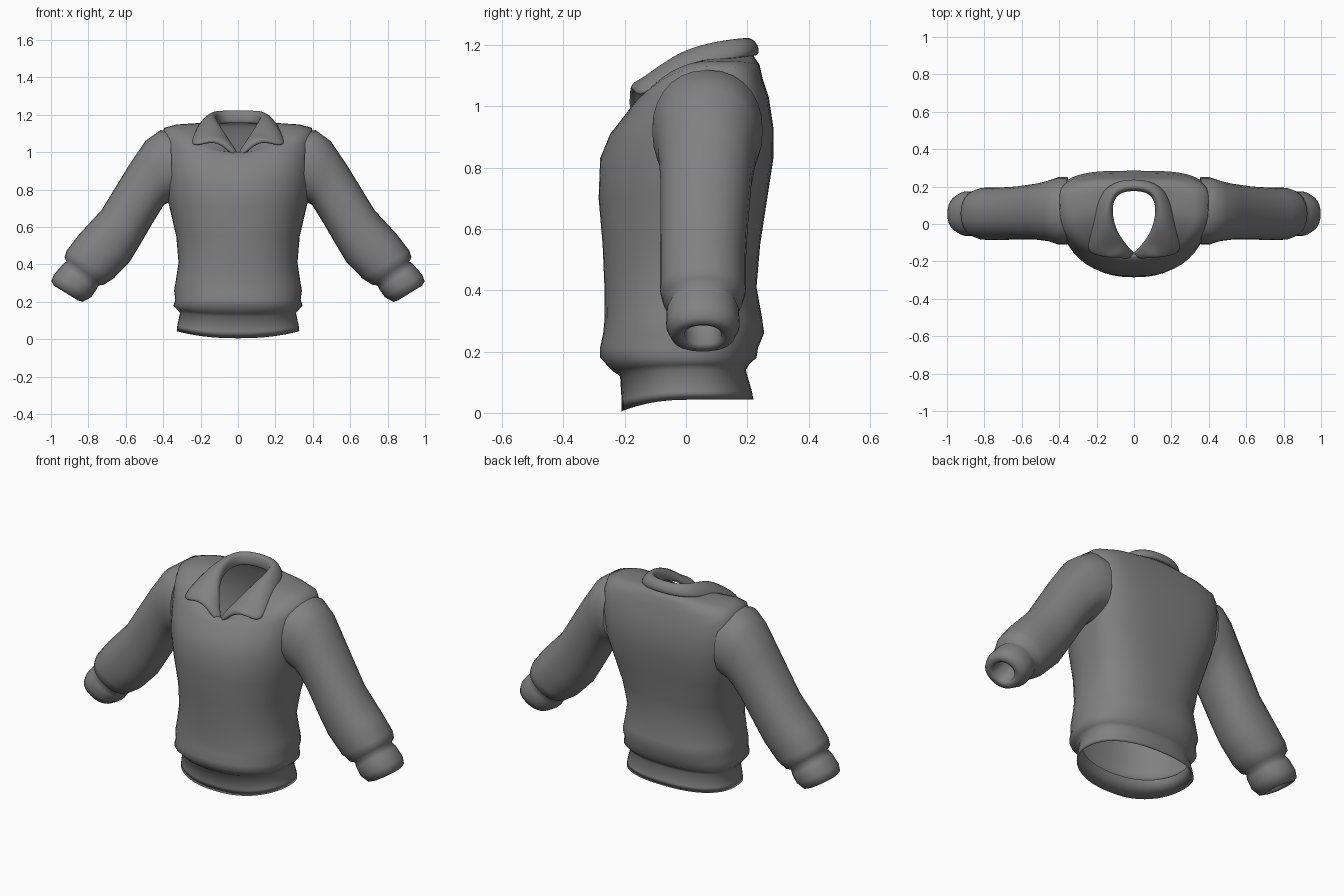
import bpy, bmesh, math

if "Cube" in bpy.data.objects:
    bpy.data.objects.remove(bpy.data.objects["Cube"])

grey = bpy.data.materials.new("grey_wool")
grey.diffuse_color = (0.22, 0.22, 0.22, 1)
grey.use_nodes = True
grey.node_tree.nodes["Principled BSDF"].inputs["Base Color"].default_value = grey.diffuse_color


def make_object(name, rows, closed):
    """Skin a list of point rows with quads."""
    bm = bmesh.new()
    grid = [[bm.verts.new(p) for p in row] for row in rows]
    n = len(rows[0])
    for a, b in zip(grid, grid[1:]):
        for i in range(n if closed else n - 1):
            j = (i + 1) % n
            bm.faces.new((a[i], a[j], b[j], b[i]))
    bmesh.ops.recalc_face_normals(bm, faces=bm.faces)
    mesh = bpy.data.meshes.new(name)
    bm.to_mesh(mesh)
    bm.free()
    mesh.materials.append(grey)
    mesh.shade_smooth()
    obj = bpy.data.objects.new(name, mesh)
    bpy.context.collection.objects.link(obj)
    return obj


def power(v, n):
    return math.copysign(abs(v) ** (2 / n), v)


def torso_ring(hw, yf, yb, zf, zs, zb, count=48):
    """Loop with its own front, side and back heights; squarer back higher up."""
    rise = max(0, min(1, (zs - .4) / .5))
    yc = .01 + .08 * rise
    nf = min(2.3, 1 + 4 * hw)
    nb = min(2.4 + rise, 1.6 + 4.5 * hw)
    ring = []
    for i in range(count):
        t = 2 * math.pi * i / count
        c, s = math.cos(t), math.sin(t)
        n, ye, ze = (nf, yf, zf) if s < 0 else (nb, yb, zb)
        ring.append((hw * power(c, n), yc + (ye - yc) * abs(power(s, n)),
                     zs + (ze - zs) * s * s))
    return ring


# Hem band, folded inside and dipping at the front: half width, front y, back y, z, dip
hem = [(.30, -.19, .19, .13, .02), (.328, -.21, .22, .043, .038),
       (.325, -.21, .215, .07, .03), (.31, -.215, .195, .14, .02),
       (.325, -.24, .205, .157, .02)]
# Level body loops: half width, front y, back y, z
body = [(.345, -.28, .23, .18), (.335, -.28, .235, .213), (.342, -.27, .255, .26),
        (.333, -.265, .248, .31), (.318, -.266, .23, .41), (.33, -.272, .242, .55),
        (.365, -.285, .265, .70), (.395, -.28, .285, .83)]
# Shoulder loops up to the neck: half width, front y, back y, front z, side z, back z
yoke = [(.405, -.247, .285, .91, .98, .93), (.407, -.20, .27, .97, 1.08, 1.03),
        (.395, -.178, .25, 1.0, 1.13, 1.09), (.33, -.168, .24, 1.0, 1.148, 1.135),
        (.22, -.162, .22, .99, 1.155, 1.165), (.135, -.152, .195, .98, 1.155, 1.175)]
loops = [torso_ring(w, f, b, z - dip, z, z) for w, f, b, z, dip in hem]
loops += [torso_ring(w, f, b, z, z, z) for w, f, b, z in body]
loops += [torso_ring(*r) for r in yoke]
make_object("sweater_torso", loops, True)


def sleeve_ring(tx, tz, bx, bz, depth, count=28):
    """Oval loop between an upper and a lower outline point."""
    yc = .055 + .015 * max(0, min(1, (.8 - tx) / .3))
    ring = []
    for i in range(count):
        t = 2 * math.pi * i / count
        c, s = power(math.cos(t), 2.2), power(math.sin(t), 2.2)
        ring.append(((tx + bx) / 2 + c * (tx - bx) / 2, yc + s * depth,
                     (tz + bz) / 2 + c * (tz - bz) / 2))
    return ring


# Sleeve outline: upper x, z, lower x, z, half depth
arm = [(.36, 1.11, .35, .74, .18), (.415, 1.118, .395, .72, .18),
       (.495, 1.06, .42, .68, .162), (.58, .935, .46, .615, .15),
       (.73, .69, .53, .495, .142), (.85, .56, .578, .415, .14),
       (.915, .475, .665, .325, .14), (.927, .44, .72, .29, .129)]
# Pinched wrist and rolled, hollow cuff
cuff = [(.917, .415, .745, .288, .108), (.94, .397, .757, .265, .118),
        (.985, .345, .785, .225, .12), (.998, .31, .83, .20, .105),
        (.985, .287, .855, .207, .077), (.962, .285, .865, .225, .06),
        (.88, .40, .78, .34, .065)]
sleeve = make_object("sleeve", [sleeve_ring(*r) for r in arm + cuff], True)
sleeve.modifiers.new("both_sides", "MIRROR")

# Collar from back to front: fold line point and outer edge point
collar_stations = [
    ((0, .19, 1.222), (0, .232, 1.165)),
    ((.07, .183, 1.222), (.09, .222, 1.163)),
    ((.115, .145, 1.218), (.165, .18, 1.155)),
    ((.13, .08, 1.205), (.205, .08, 1.14)),
    ((.117, 0, 1.178), (.23, -.04, 1.10)),
    ((.09, -.06, 1.135), (.262, -.148, 1.03)),
    ((.065, -.095, 1.09), (.195, -.168, 1.042)),
    ((.045, -.12, 1.055), (.13, -.175, 1.06)),
    ((.025, -.145, 1.02), (.065, -.175, 1.02)),
    ((.006, -.16, .988), (.025, -.175, .978)),
]


def collar_row(fold, edge):
    """Inside band, fold, bulging middle and outer edge."""
    bulge = .018 * min(1, math.dist(fold, edge) / .1)
    mid = [(f + e) / 2 for f, e in zip(fold, edge)]
    mid[1] += bulge if fold[1] > .1 else -bulge
    mid[2] += bulge
    drop = .015 + .055 * (fold[2] - .988) / .234
    return [(fold[0] * .97, fold[1] - .004, fold[2] - drop), fold, mid, edge]


half = [collar_row(*s) for s in collar_stations]
other = [[(-p[0], p[1], p[2]) for p in row] for row in half[:0:-1]]
collar = make_object("collar", other + half, False)
thick = collar.modifiers.new("thickness", "SOLIDIFY")
thick.thickness = .028
thick.offset = 0
rounding = collar.modifiers.new("rounding", "SUBSURF")
rounding.levels = rounding.render_levels = 2
